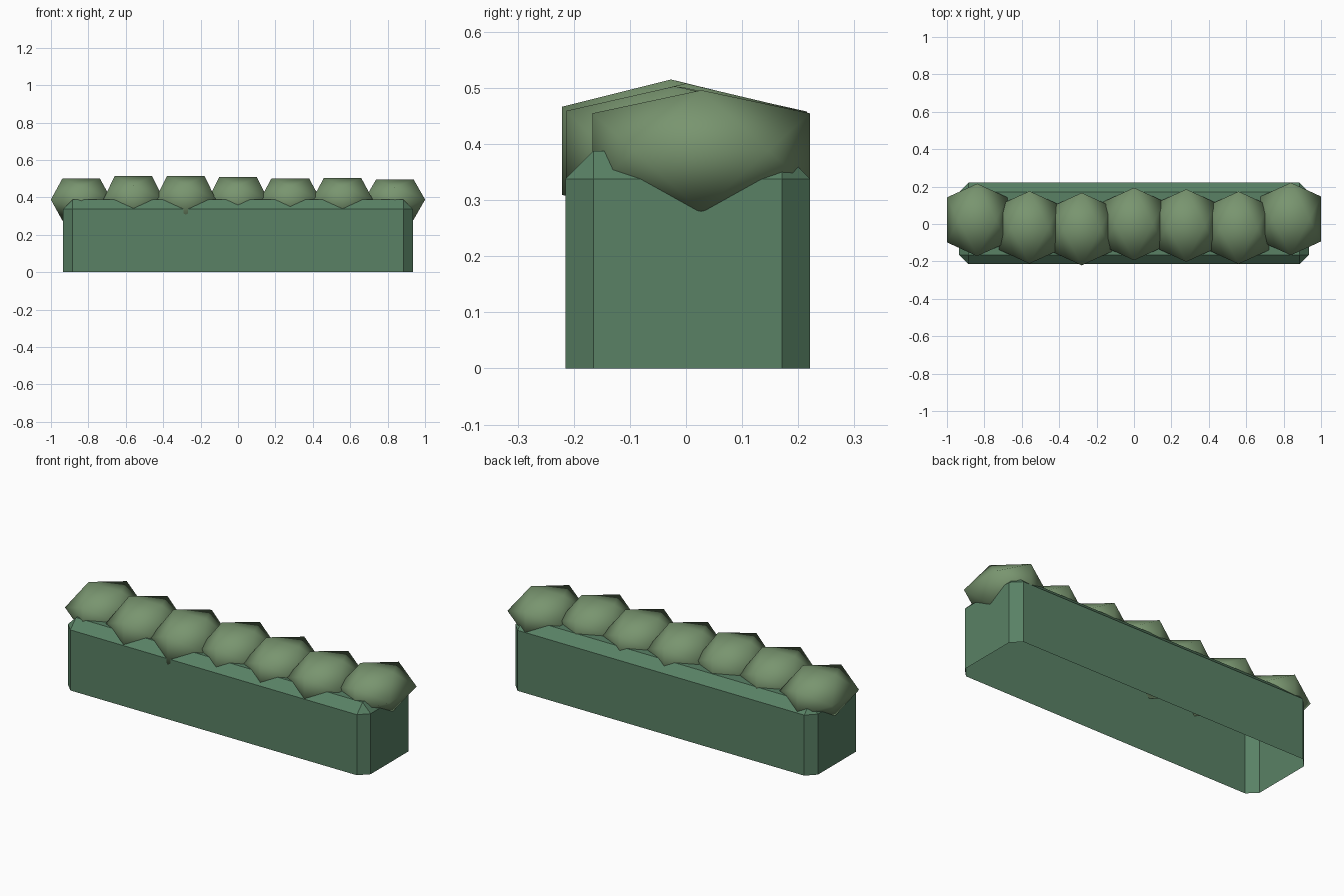
import bpy, bmesh

if "Cube" in bpy.data.objects:
    bpy.data.objects.remove(bpy.data.objects["Cube"])


def material(name, color):
    m = bpy.data.materials.new(name)
    m.diffuse_color = color
    m.use_nodes = True
    m.node_tree.nodes["Principled BSDF"].inputs["Base Color"].default_value = m.diffuse_color
    return m


def add_object(name, bm, mat, smooth):
    bmesh.ops.recalc_face_normals(bm, faces=bm.faces)
    for f in bm.faces:
        f.smooth = smooth
    me = bpy.data.meshes.new(name)
    bm.to_mesh(me)
    bm.free()
    me.materials.append(mat)
    ob = bpy.data.objects.new(name, me)
    bpy.context.collection.objects.link(ob)
    return ob


box_green = material("hedge_green", (0.10, 0.22, 0.13, 1))
leaf_green = material("leaf_green", (0.19, 0.30, 0.16, 1))

# Hedge body: box with chamfered upright and top edges, open underneath
bm = bmesh.new()
bmesh.ops.create_cube(bm, size=1)
for v in bm.verts:
    v.co.x *= 1.87
    v.co.y = v.co.y * 0.436 + 0.003
    v.co.z = (v.co.z + 0.5) * 0.388
edges = [e for e in bm.edges if max(v.co.z for v in e.verts) > 0.1]
bmesh.ops.bevel(bm, geom=edges, offset=0.05, segments=1, affect='EDGES')
bottom = [f for f in bm.faces if all(v.co.z < 0.001 for v in f.verts)]
bmesh.ops.delete(bm, geom=bottom, context='FACES')
add_object("hedge_body", bm, box_green, False)

# Leaf clumps: a row of squashed, smooth-shaded icosahedra (y offset, half height)
clumps = [(0.022, 0.113), (-0.018, 0.125), (-0.027, 0.127), (0.0, 0.120),
          (-0.008, 0.114), (-0.020, 0.115), (0.027, 0.108)]
A = 0.618
signs = [(a, b) for a in (-1, 1) for b in (-1, 1)]
for i, (y, hz) in enumerate(clumps):
    bm = bmesh.new()
    pts = [(A * a, 0, b) for a, b in signs]
    pts += [(a, A * b, 0) for a, b in signs]
    pts += [(0, a, A * b) for a, b in signs]
    for p in pts:
        bm.verts.new((p[0] * 0.162, p[1] * 0.194, p[2] * hz))
    bmesh.ops.convex_hull(bm, input=bm.verts)
    ob = add_object(f"leaf_clump_{i + 1}", bm, leaf_green, True)
    ob.location = ((i - 3) * 0.2795, y, 0.388)
